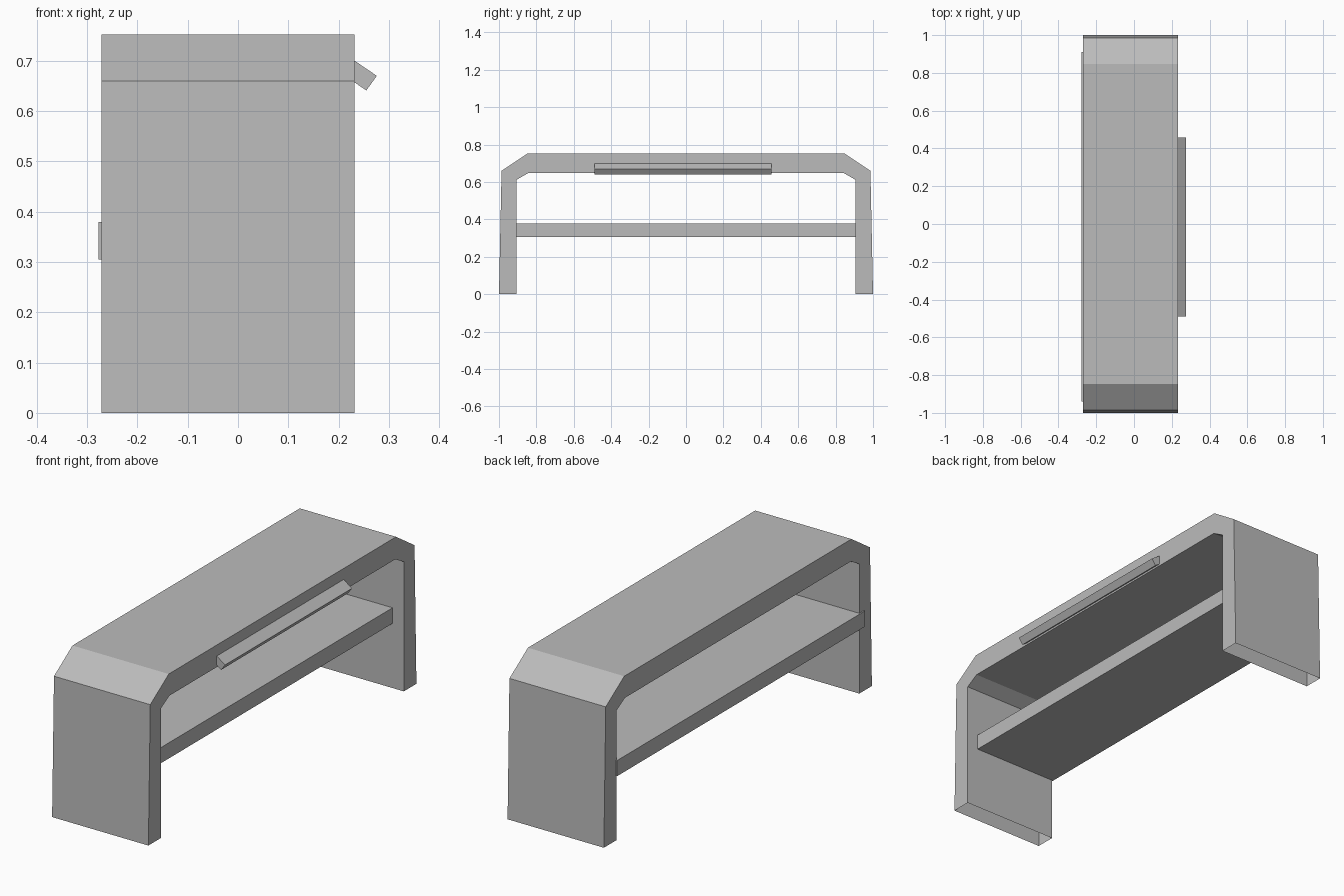
import bpy
import bmesh

cube = bpy.data.objects.get("Cube")
if cube:
    bpy.data.objects.remove(cube, do_unlink=True)

# Single plain grey finish
grey = bpy.data.materials.new("plain grey")
grey.use_nodes = True
colour = (0.5, 0.5, 0.5, 1)
grey.diffuse_color = colour
grey.node_tree.nodes["Principled BSDF"].inputs["Base Color"].default_value = colour


def extrude(name, profile, offset, open_base=False):
    """Extrude a closed profile of 3D points; optionally leave its base open."""
    bm = bmesh.new()
    face = bm.faces.new([bm.verts.new(p) for p in profile])
    new = bmesh.ops.extrude_face_region(bm, geom=[face], use_keep_orig=True)
    verts = [g for g in new["geom"] if isinstance(g, bmesh.types.BMVert)]
    bmesh.ops.translate(bm, verts=verts, vec=offset)
    bmesh.ops.recalc_face_normals(bm, faces=bm.faces)
    if open_base:
        base = [f for f in bm.faces if all(v.co.z < 0.001 for v in f.verts)]
        bmesh.ops.delete(bm, geom=base, context="FACES_ONLY")
    mesh = bpy.data.meshes.new(name)
    bm.to_mesh(mesh)
    bm.free()
    mesh.materials.append(grey)
    obj = bpy.data.objects.new(name, mesh)
    bpy.context.collection.objects.link(obj)
    return obj


# Arched frame: mirrored half profile with chamfered shoulders, hollow feet
outer = [(1.0, 0), (0.986, 0.66), (0.848, 0.752)]
inner = [(0.843, 0.648), (0.906, 0.612), (0.906, 0)]
arch = (outer + [(-y, z) for y, z in reversed(outer)]
        + [(-y, z) for y, z in reversed(inner)] + inner)
extrude("frame", [(-0.271, y, z) for y, z in arch], (0.503, 0, 0), True)

# Shelf between the legs, slightly proud at the back and recessed at the front
shelf = [(-0.277, 0.305), (0.173, 0.305), (0.173, 0.379), (-0.277, 0.379)]
extrude("shelf", [(x, -0.94, z) for x, z in shelf], (0, 1.85, 0))

# Tilted bar along the front edge of the top
bar = [(0.226, 0.704), (0.276, 0.67), (0.255, 0.641), (0.226, 0.661)]
extrude("tilted_bar", [(x, -0.49, z) for x, z in bar], (0, 0.947, 0))
